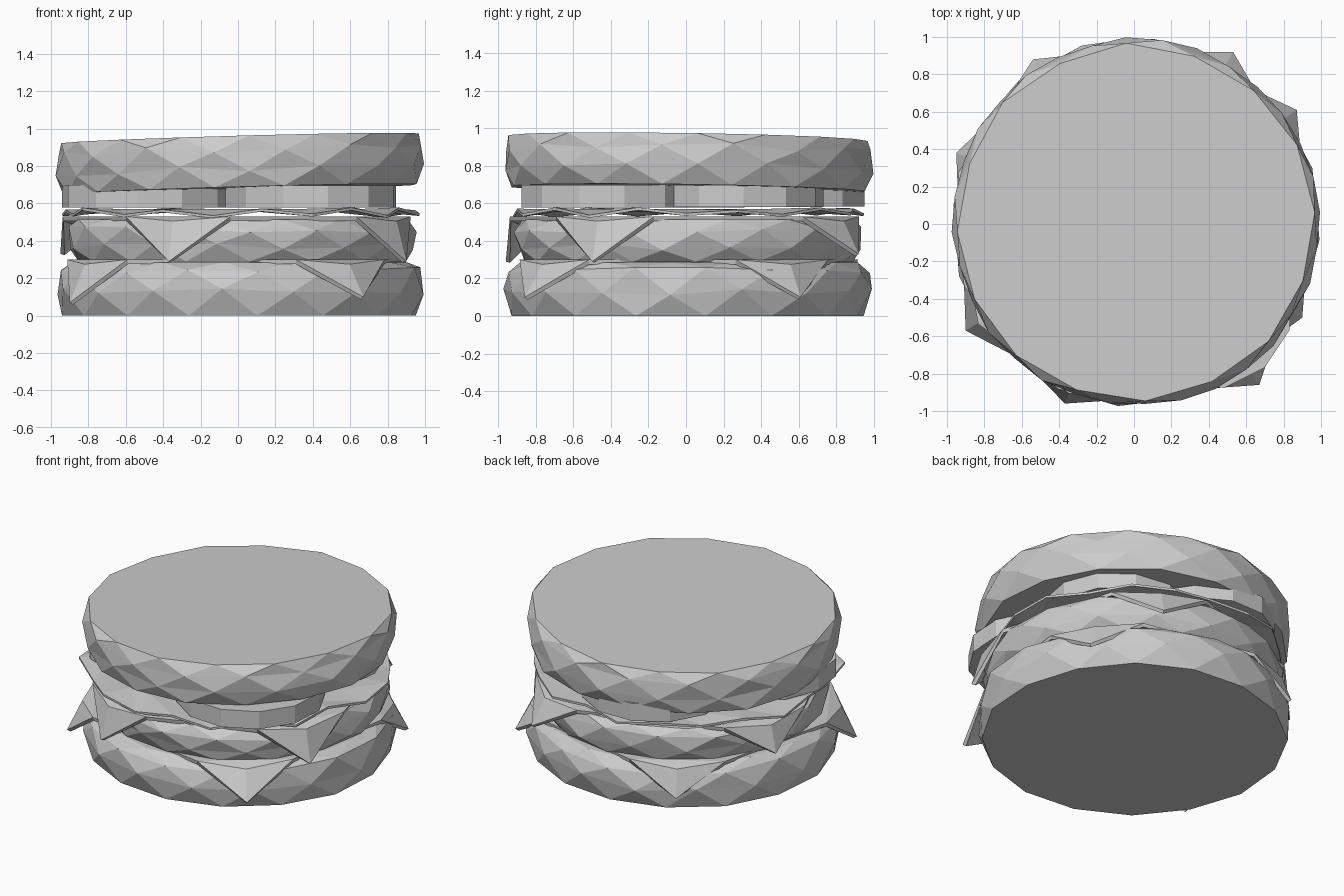
import bpy, bmesh, random
from math import sin, cos, pi, hypot, atan2

if "Cube" in bpy.data.objects:
    bpy.data.objects.remove(bpy.data.objects["Cube"])

random.seed(4)


def finish(name, bm):
    bmesh.ops.recalc_face_normals(bm, faces=bm.faces)
    mesh = bpy.data.meshes.new(name)
    bm.to_mesh(mesh)
    bm.free()
    obj = bpy.data.objects.new(name, mesh)
    bpy.context.collection.objects.link(obj)
    return obj


def faceted_disc(name, profile, center, sides=16, turn=0.0, tilt=(0, 0), jitter=0.01):
    """Stack of rings, each turned half a step, joined by triangles."""
    bm = bmesh.new()
    rings = []
    last = len(profile) - 1
    for k, (r, z) in enumerate(profile):
        ring = []
        for i in range(sides):
            a = turn + (i + 0.5 * k) * 2 * pi / sides
            rr = r + random.uniform(-jitter, jitter)
            dz = 0 if k in (0, last) else random.uniform(-2, 2) * jitter
            x, y = center[0] + rr * cos(a), center[1] + rr * sin(a)
            ring.append(bm.verts.new((x, y, z + dz + tilt[0] * x + tilt[1] * y)))
        rings.append(ring)
    for lo, hi in zip(rings, rings[1:]):
        for i in range(sides):
            j = (i + 1) % sides
            bm.faces.new((lo[i], lo[j], hi[i]))
            bm.faces.new((lo[j], hi[j], hi[i]))
    bm.faces.new(rings[0][::-1])
    bm.faces.new(rings[-1])
    return finish(name, bm)


def cheese_slice(name, z, corners, drops, fold=0.89, half=0.3):
    """Square slice: octagon on top with four corners folded down."""
    bm = bmesh.new()
    rim, tips = [], []
    r, spread = hypot(fold, half), atan2(half, fold)
    for (x, y), drop in zip(corners, drops):
        a = atan2(y, x)
        pair = [bm.verts.new((r * cos(a + s), r * sin(a + s), z)) for s in (-spread, spread)]
        rim += pair
        # the bend sags a little before the tip hangs down
        knee = bm.verts.new((0.97 * cos(a), 0.97 * sin(a), z - 0.025))
        tips.append((pair[0], knee, pair[1], bm.verts.new((x, y, z - drop))))
    bm.faces.new(rim)
    for p, knee, q, tip in tips:
        bm.faces.new((p, knee, q))
        bm.faces.new((p, tip, knee))
        bm.faces.new((knee, tip, q))
    obj = finish(name, bm)
    mod = obj.modifiers.new("thickness", 'SOLIDIFY')
    mod.thickness = 0.025
    mod.offset = -1
    return obj


# Buns
faceted_disc("bottom_bun", [(0.95, 0.0), (0.98, 0.13), (0.965, 0.24), (0.90, 0.285)],
             (0.01, 0.01), turn=0.1)
faceted_disc("top_bun", [(0.955, 0.675), (0.98, 0.775), (0.975, 0.88), (0.95, 0.948)],
             (0.01, 0.01), turn=0.25, tilt=(0.028, -0.015))

# Patty
faceted_disc("patty", [(0.88, 0.29), (0.92, 0.37), (0.93, 0.46), (0.89, 0.515)],
             (0.02, 0.01), turn=0.05)

# Cheese slices
cheese_slice("lower_cheese", 0.30,
             [(0.67, -0.86), (0.87, 0.61), (-0.54, 0.88), (-0.9, -0.57)],
             [0.20, 0.20, 0.20, 0.23])
cheese_slice("upper_cheese", 0.53,
             [(-0.37, -0.96), (0.9, -0.5), (0.53, 0.92), (-0.95, 0.38)],
             [0.24, 0.24, 0.2, 0.2])

# Ruffled lettuce leaf
bm = bmesh.new()
sides = 22
inner, outer = [], []
for i in range(sides):
    a = i * 2 * pi / sides
    inner.append(bm.verts.new((0.76 * cos(a), 0.76 * sin(a), 0.57)))
    r = 0.94 + random.uniform(-0.05, 0.05)
    z = 0.557 + (0.014 if i % 2 else -0.014) + random.uniform(-0.008, 0.008)
    outer.append(bm.verts.new((r * cos(a), r * sin(a), z)))
bm.faces.new(inner)
for i in range(sides):
    j = (i + 1) % sides
    bm.faces.new((inner[i], outer[i], outer[j]))
    bm.faces.new((inner[i], outer[j], inner[j]))
lettuce = finish("lettuce", bm)
mod = lettuce.modifiers.new("thickness", 'SOLIDIFY')
mod.thickness = 0.015

# Tomato slices
spots = [(0.39, -0.42), (-0.48, -0.15), (0.36, 0.27), (-0.12, 0.5)]
for n, (x, y) in enumerate(spots, 1):
    bpy.ops.mesh.primitive_cylinder_add(vertices=12, radius=0.465, depth=0.12,
                                        location=(x, y, 0.635 + 0.002 * n),
                                        rotation=(0, 0, 0.2 * n))
    bpy.context.object.name = f"tomato_slice_{n}"
